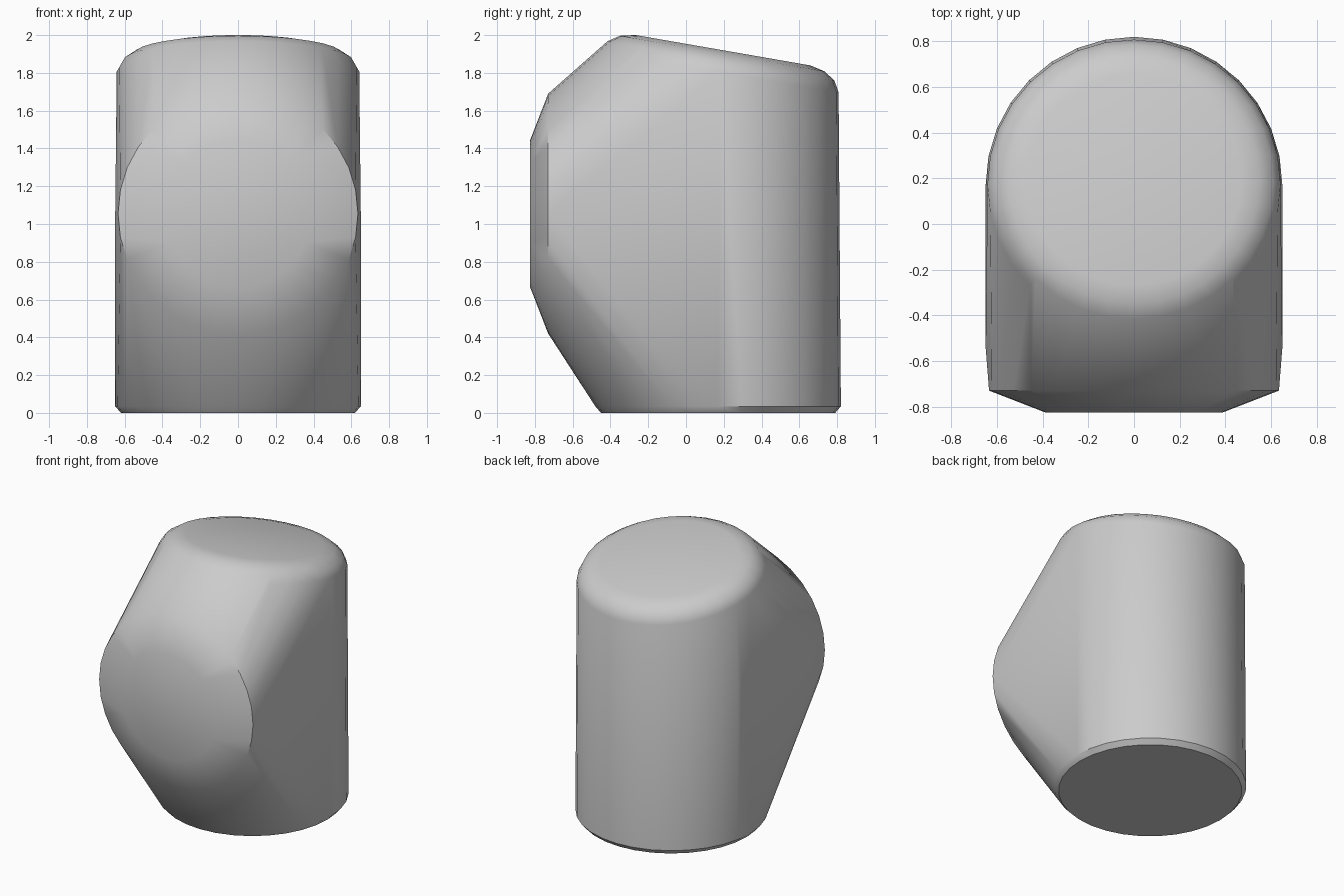
import bpy, bmesh, math
from mathutils import Vector, Matrix

if "Cube" in bpy.data.objects:
    bpy.data.objects.remove(bpy.data.objects["Cube"])

bm = bmesh.new()

def ring(center, radius, tilt, n=32):
    """Circle of points whose axis is +z rotated about x by tilt."""
    rot = Matrix.Rotation(tilt, 3, 'X')
    for i in range(n):
        a = 2 * math.pi * i / n
        p = Vector((radius * math.cos(a), radius * math.sin(a), 0))
        bm.verts.new(Vector(center) + rot @ p)

# bottom disc with a small chamfer
for r, z in ((0.62, 0.0), (0.65, 0.035)):
    ring((0, 0.17, z), r, 0)

# sloping rounded top disc
tilt = -0.172
axis = Matrix.Rotation(tilt, 3, 'X') @ Vector((0, 0, 1))
for r, d in ((0.47, 0.0), (0.55, 0.018), (0.61, 0.058), (0.642, 0.115)):
    ring(Vector((0, 0.195, 1.92)) - axis * d, r, tilt)

# front disc with a bevelled rim
for r, y in ((0.39, -0.825), (0.635, -0.73), (0.65, -0.54)):
    ring((0, y, 1.055), r, math.pi / 2)

# stretch one skin over all three discs
res = bmesh.ops.convex_hull(bm, input=bm.verts[:])
loose = [v for v in bm.verts if not v.link_faces]
bmesh.ops.delete(bm, geom=loose, context='VERTS')
bmesh.ops.dissolve_limit(bm, angle_limit=math.radians(0.5),
                         verts=bm.verts[:], edges=bm.edges[:])
bmesh.ops.recalc_face_normals(bm, faces=bm.faces[:])

mesh = bpy.data.meshes.new("elbow_body")
bm.to_mesh(mesh)
bm.free()
body = bpy.data.objects.new("elbow_body", mesh)
bpy.context.collection.objects.link(body)
bpy.context.view_layer.objects.active = body
body.select_set(True)
bpy.ops.object.shade_smooth_by_angle(angle=math.radians(40))
